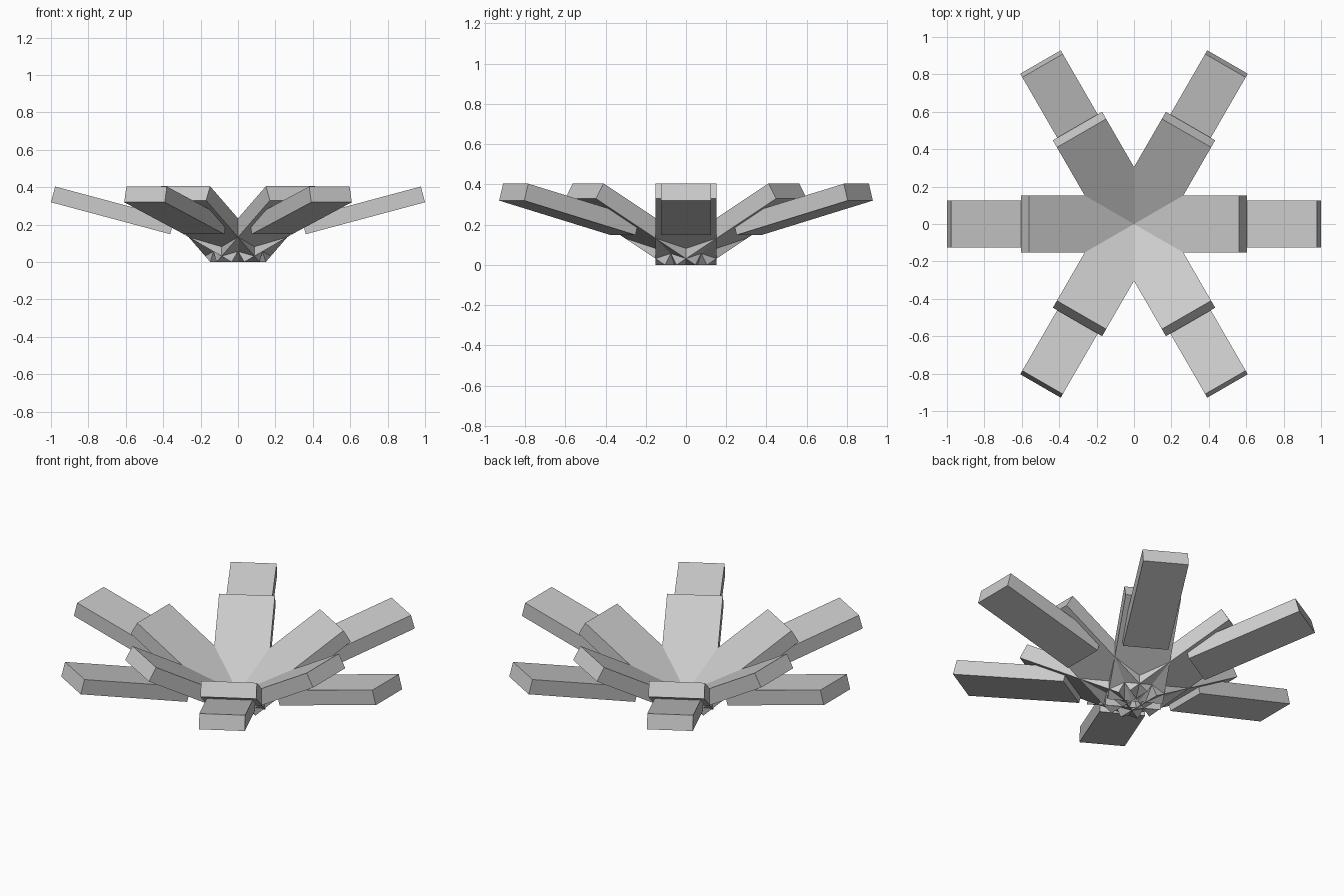
import bpy
import bmesh
import math
from mathutils import Matrix, Vector

cube = bpy.data.objects.get("Cube")
if cube:
    bpy.data.objects.remove(cube, do_unlink=True)

grey = bpy.data.materials.new("light grey")
grey.use_nodes = True
colour = (0.6, 0.6, 0.6, 1)
grey.diffuse_color = colour
grey.node_tree.nodes["Principled BSDF"].inputs["Base Color"].default_value = colour

LENGTH, THICK, COUNT = 0.66, 0.087, 6


def petal(name, width, tilt, start_r, start_z, turn):
    """Slab whose lower inner edge sits at (start_r, start_z), tilted up, turned about z."""
    bm = bmesh.new()
    bmesh.ops.create_cube(bm, size=1)
    place = (Matrix.Rotation(turn, 4, 'Z')
             @ Matrix.Translation((start_r, 0, start_z))
             @ Matrix.Rotation(-math.radians(tilt), 4, 'Y')
             @ Matrix.Translation((LENGTH / 2, 0, THICK / 2))
             @ Matrix.Diagonal(Vector((LENGTH, width, THICK, 1))))
    bm.transform(place)
    mesh = bpy.data.meshes.new(name)
    bm.to_mesh(mesh)
    bm.free()
    mesh.materials.append(grey)
    obj = bpy.data.objects.new(name, mesh)
    bpy.context.collection.objects.link(obj)


for i in range(COUNT):
    turn = i * math.tau / COUNT
    # Steep inner ring, crossing at the centre
    petal(f"inner_petal_{i + 1}", 0.304, 30, 0.033, 0.0, turn)
    # Shallow outer ring, tucked under the inner one
    petal(f"outer_petal_{i + 1}", 0.25, 15, 0.3625, 0.149, turn)
